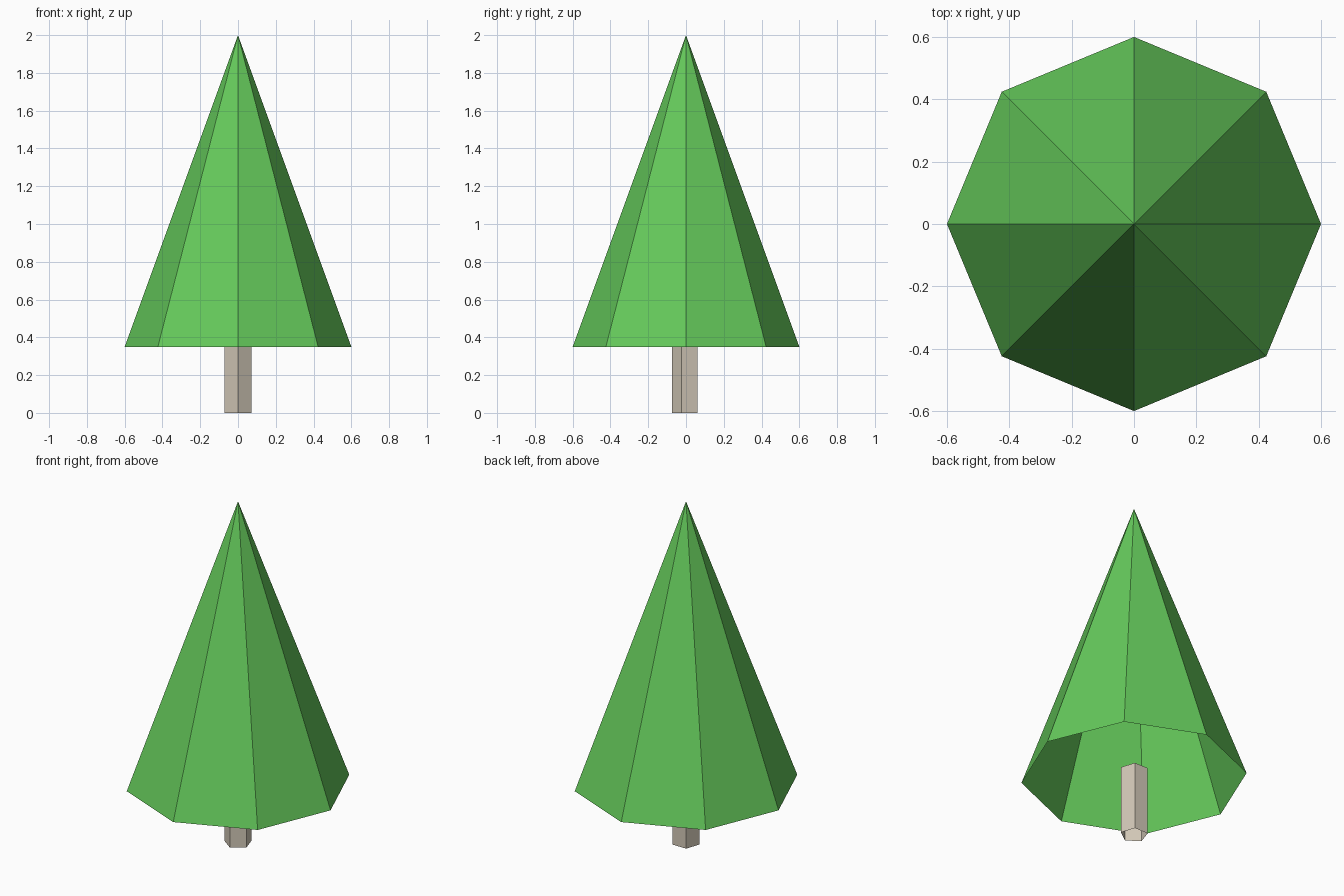
import bpy
import math

cube = bpy.data.objects.get("Cube")
if cube:
    bpy.data.objects.remove(cube, do_unlink=True)


def make_material(name, color):
    mat = bpy.data.materials.new(name)
    mat.use_nodes = True
    mat.diffuse_color = color
    mat.node_tree.nodes["Principled BSDF"].inputs["Base Color"].default_value = color
    return mat


def open_cone(name, sides, r_bottom, r_top, z0, z1, turn, mat):
    """Flat-shaded cone or prism without end caps, from z0 to z1."""
    bpy.ops.mesh.primitive_cone_add(
        vertices=sides, radius1=r_bottom, radius2=r_top, depth=z1 - z0,
        end_fill_type='NOTHING', location=(0, 0, (z0 + z1) / 2),
        rotation=(0, 0, turn))
    obj = bpy.context.object
    obj.name = name
    obj.data.name = name
    obj.data.materials.append(mat)
    return obj


leaf_green = make_material("leaf green", (0.13, 0.59, 0.105, 1))
bark = make_material("pale bark", (0.66, 0.59, 0.485, 1))

# Hollow eight-sided foliage
open_cone("foliage", 8, 0.6, 0, 0.35, 2, 0, leaf_green)

# Five-sided trunk with one corner to the front, reaching just inside the foliage
open_cone("trunk", 5, 0.075, 0.075, 0, 0.4, math.pi, bark)
